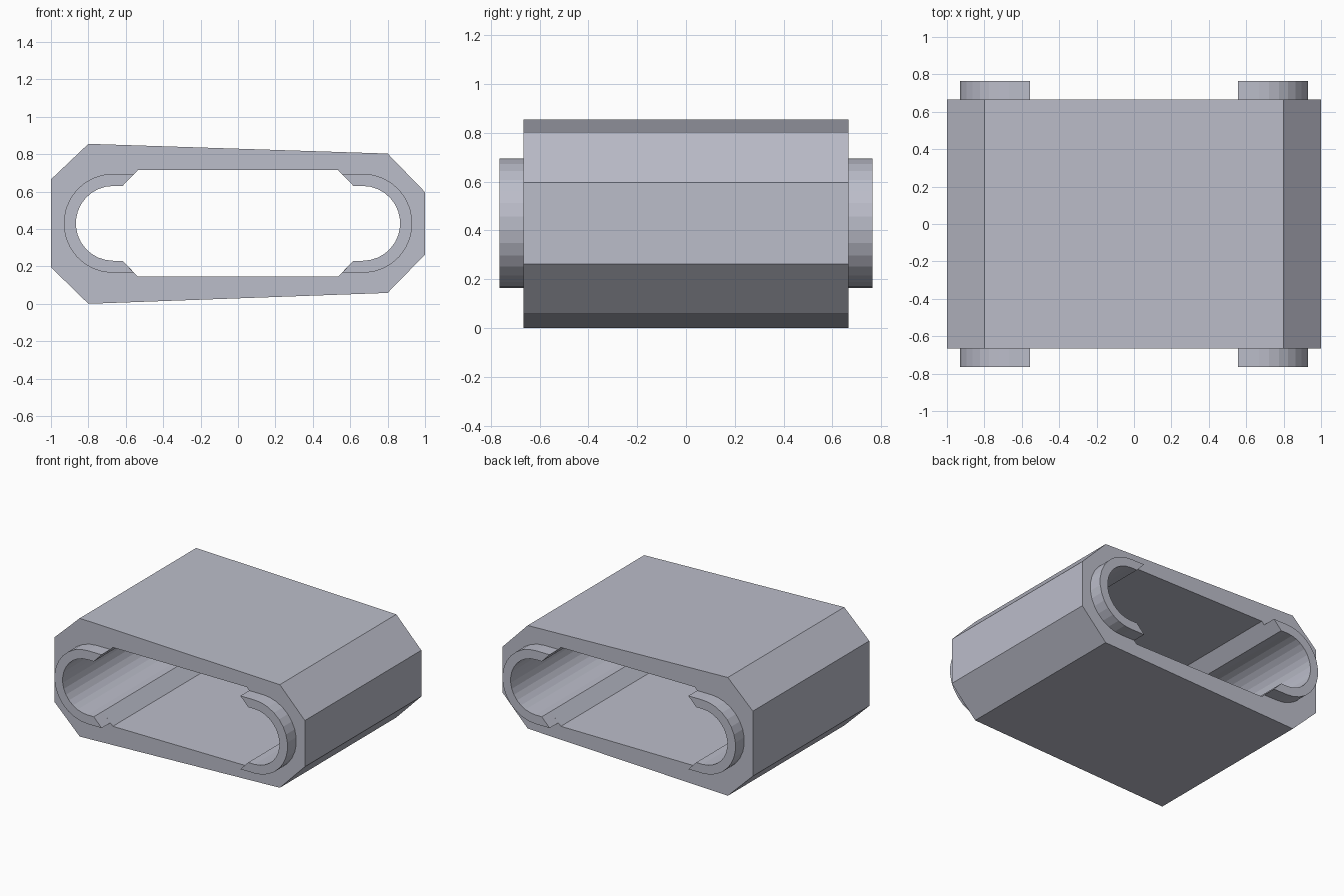
import bpy
import bmesh
from math import sin, cos, pi

cube = bpy.data.objects.get("Cube")
if cube:
    bpy.data.objects.remove(cube, do_unlink=True)

MID_Z = 0.43          # height of the opening's axis
ARC_X = 0.667         # distance of each rounded end from the centre
HOLE_R, COLLAR_R = 0.2, 0.265
HALF_DEPTH, COLLAR_DEPTH = 0.665, 0.1
STEPS = 15

metal = bpy.data.materials.new("pale_grey_metal")
metal.use_nodes = True
colour = (0.5, 0.51, 0.59, 1)
metal.diffuse_color = colour
metal.node_tree.nodes["Principled BSDF"].inputs["Base Color"].default_value = colour


def arc(radius, side):
    """Half circle at one end, from top to bottom, as (x, z)."""
    angles = [pi / 2 - pi * i / STEPS for i in range(STEPS + 1)]
    return [(side * (ARC_X + radius * cos(a)), MID_Z + radius * sin(a)) for a in angles]


def extruded_part(name, loops, y_front, depth):
    """Fill the outline (with any inner loops as holes) and extrude it along y."""
    bm = bmesh.new()
    edges = []
    for loop in loops:
        verts = [bm.verts.new((x, y_front, z)) for x, z in loop]
        edges += [bm.edges.new((v, verts[i - 1])) for i, v in enumerate(verts)]
    bmesh.ops.triangle_fill(bm, use_beauty=True, edges=edges, normal=(0, -1, 0))
    result = bmesh.ops.extrude_face_region(bm, geom=bm.faces[:], use_keep_orig=True)
    moved = [g for g in result["geom"] if isinstance(g, bmesh.types.BMVert)]
    bmesh.ops.translate(bm, vec=(0, depth, 0), verts=moved)
    bmesh.ops.recalc_face_normals(bm, faces=bm.faces[:])
    mesh = bpy.data.meshes.new(name)
    bm.to_mesh(mesh)
    bm.free()
    mesh.materials.append(metal)
    obj = bpy.data.objects.new(name, mesh)
    bpy.context.collection.objects.link(obj)
    return obj


def hole_end(side):
    """Rounded end of the opening with its two bevelled lips."""
    lip_x, wall_x, wall_h = 0.617, 0.535, 0.285
    return ([(side * wall_x, MID_Z + wall_h), (side * lip_x, MID_Z + HOLE_R)]
            + arc(HOLE_R, side)
            + [(side * lip_x, MID_Z - HOLE_R), (side * wall_x, MID_Z - wall_h)])


# Tapered sleeve with chamfered corners and a through opening
outline = [(-0.8, 0.855), (0.8, 0.803), (1, 0.597), (1, 0.263),
           (0.8, 0.058), (-0.8, 0), (-1, 0.195), (-1, 0.665)]
opening = hole_end(1) + hole_end(-1)[::-1]
extruded_part("sleeve_body", [outline, opening], -HALF_DEPTH, 2 * HALF_DEPTH)

# C-shaped collars at both ends of the opening, front and back
for side, side_name in ((1, "left"), (-1, "right")):
    tip_x, lip_x = side * 0.555, side * 0.617
    collar = ([(tip_x, MID_Z + COLLAR_R)] + arc(COLLAR_R, side)
              + [(tip_x, MID_Z - COLLAR_R), (lip_x, MID_Z - HOLE_R)]
              + arc(HOLE_R, side)[::-1] + [(lip_x, MID_Z + HOLE_R)])
    for y, end_name in ((-HALF_DEPTH - COLLAR_DEPTH, "front"), (HALF_DEPTH, "back")):
        extruded_part(f"{end_name}_{side_name}_collar", [collar], y, COLLAR_DEPTH)
